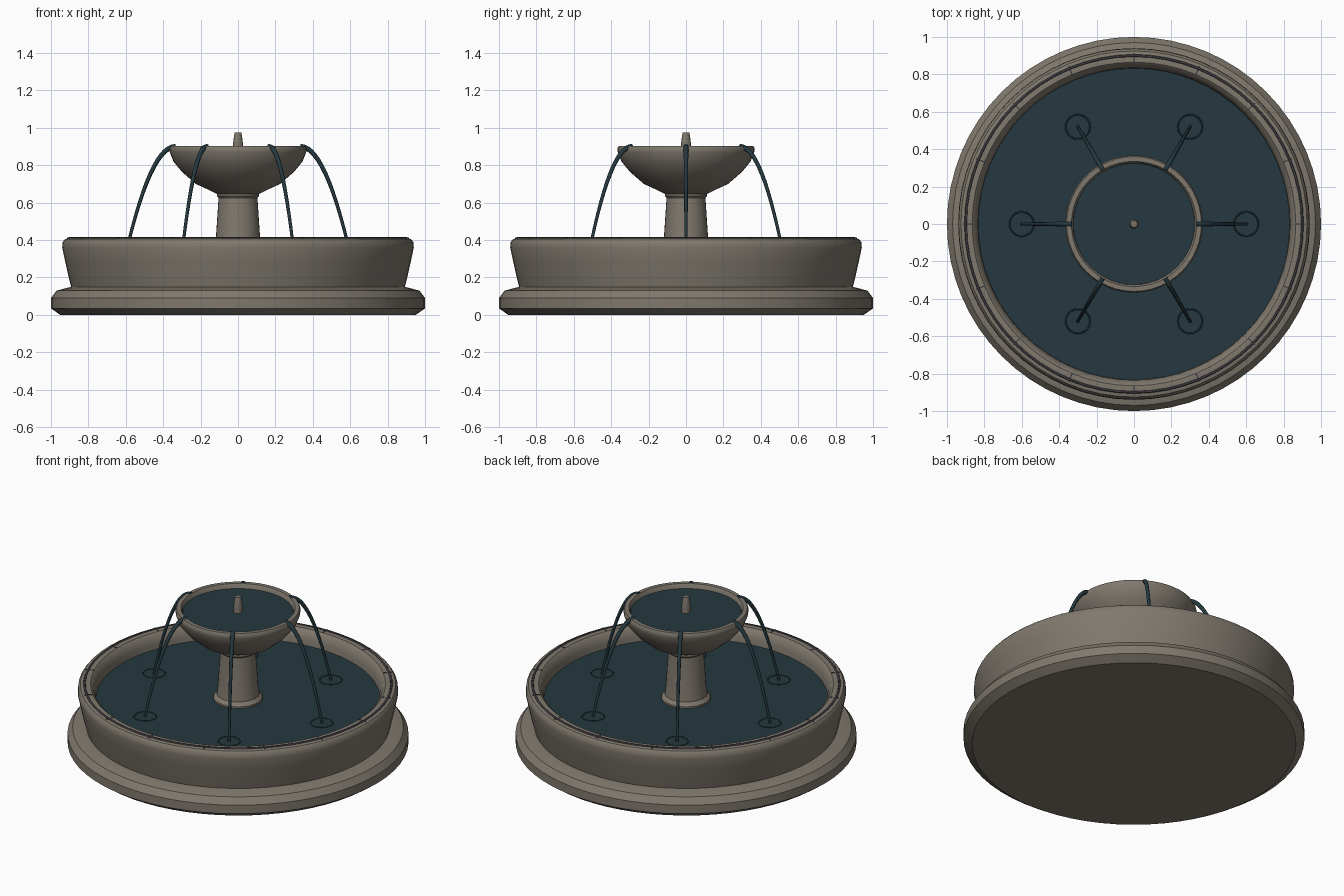
import bpy, bmesh, math
from mathutils import Vector

if "Cube" in bpy.data.objects:
    bpy.data.objects.remove(bpy.data.objects["Cube"])

def material(name, col):
    m = bpy.data.materials.new(name)
    m.diffuse_color = (*col, 1)
    m.use_nodes = True
    m.node_tree.nodes["Principled BSDF"].inputs["Base Color"].default_value = m.diffuse_color
    return m

STONE = material("warm_stone", (0.215, 0.19, 0.155))
WATER = material("dark_water", (0.018, 0.040, 0.050))
JOINT = material("dark_joint", (0.045, 0.042, 0.050))

def finish(bm, name, mat, angle=35):
    bmesh.ops.recalc_face_normals(bm, faces=bm.faces)
    me = bpy.data.meshes.new(name)
    bm.to_mesh(me)
    bm.free()
    me.materials.append(mat)
    ob = bpy.data.objects.new(name, me)
    bpy.context.collection.objects.link(ob)
    bpy.ops.object.select_all(action='DESELECT')
    ob.select_set(True)
    bpy.context.view_layer.objects.active = ob
    bpy.ops.object.shade_smooth_by_angle(angle=math.radians(angle))
    return ob

def skin(bm, rings, closed=False):
    """Bridge equal rings of verts; cap the ends unless closed."""
    n = len(rings[0])
    pairs = list(zip(rings, rings[1:])) + ([(rings[-1], rings[0])] if closed else [])
    for a, b in pairs:
        for i in range(n):
            j = (i + 1) % n
            bm.faces.new((a[i], a[j], b[j], b[i]))
    if not closed:
        bm.faces.new(rings[0])
        bm.faces.new(rings[-1])

def lathe(name, profile, mat, seg=64, centre=(0, 0), closed=False, angle=35):
    bm = bmesh.new()
    rings = [[bm.verts.new((centre[0] + r * math.cos(math.tau * i / seg),
                            centre[1] + r * math.sin(math.tau * i / seg), z))
              for i in range(seg)] for r, z in profile]
    skin(bm, rings, closed)
    return finish(bm, name, mat, angle)

def ring(name, radius, z, minor, mat, seg, centre=(0, 0), sides=6):
    prof = [(radius + minor * math.cos(math.tau * k / sides),
             z + minor * math.sin(math.tau * k / sides)) for k in range(sides)]
    return lathe(name, prof, mat, seg, centre, True, 70)

# Plinth and main basin
lathe("plinth", [(0.95, 0), (1.0, 0.035), (1.0, 0.09), (0.97, 0.13), (0.90, 0.148)], STONE)
lathe("basin", [(0.89, 0.14), (0.905, 0.20), (0.925, 0.29), (0.94, 0.36), (0.937, 0.39),
                (0.925, 0.405), (0.90, 0.412), (0.865, 0.41), (0.848, 0.395),
                (0.835, 0.35), (0.83, 0.28)], STONE)
lathe("basin_water", [(0.833, 0.30), (0.833, 0.317)], WATER)

# Rim inlay ring and radial joints
ring("rim_inlay", 0.90, 0.41, 0.007, JOINT, 64)
for k in range(16):
    bm = bmesh.new()
    bmesh.ops.create_cube(bm, size=1)
    bmesh.ops.scale(bm, vec=(0.05, 0.006, 0.012), verts=bm.verts)
    bmesh.ops.translate(bm, vec=(0.89, 0, 0.407), verts=bm.verts)
    ob = finish(bm, f"rim_joint_{k + 1}", JOINT)
    ob.rotation_euler.z = math.tau * k / 16

# Column, upper bowl and nozzle
lathe("column", [(0.145, 0.29), (0.145, 0.328), (0.125, 0.35), (0.119, 0.40),
                 (0.104, 0.625), (0.112, 0.635), (0.112, 0.655)], STONE, 32)
lathe("upper_bowl", [(0.105, 0.643), (0.16, 0.67), (0.225, 0.70), (0.30, 0.765),
                     (0.345, 0.82), (0.365, 0.87), (0.367, 0.89), (0.36, 0.903),
                     (0.335, 0.903), (0.327, 0.89), (0.32, 0.85)], STONE, 48)
lathe("upper_water", [(0.325, 0.855), (0.325, 0.875)], WATER, 48)
lathe("nozzle", [(0.025, 0.86), (0.026, 0.92), (0.022, 0.95), (0.018, 0.975)], STONE, 16)

# Six falling streams with ripples where they land
for k in range(6):
    a = math.tau * k / 6
    out, side = Vector((math.cos(a), math.sin(a), 0)), Vector((-math.sin(a), math.cos(a), 0))
    bm = bmesh.new()
    rings = []
    for s in range(15):
        t = s / 14
        r = 0.335 + 0.267 * t
        tangent = (out - Vector((0, 0, 16.4 * (r - 0.335)))).normalized()
        up = side.cross(tangent)
        p = out * r + Vector((0, 0, 0.9 - 8.2 * (r - 0.335) ** 2))
        rad = 0.014 - 0.006 * t
        rings.append([bm.verts.new(p + rad * (side * math.cos(math.tau * i / 8)
                      + up * math.sin(math.tau * i / 8))) for i in range(8)])
    skin(bm, rings)
    finish(bm, f"stream_{k + 1}", WATER, 60)
    ring(f"ripple_{k + 1}", 0.065, 0.317, 0.004, WATER, 32, (0.6 * out.x, 0.6 * out.y))
